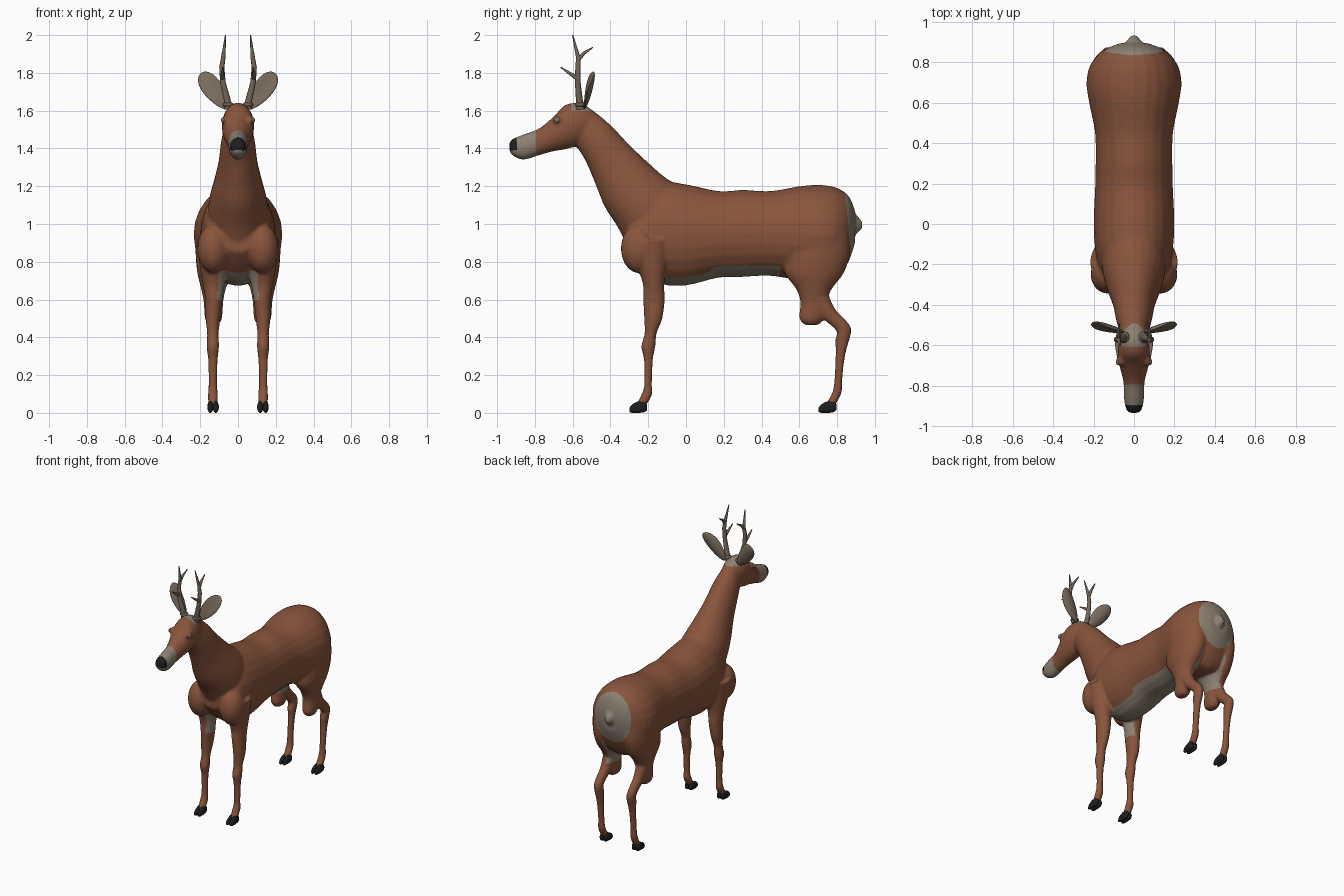
import bpy, bmesh, math
from mathutils import Vector, Matrix

cube = bpy.data.objects.get("Cube")
if cube:
    bpy.data.objects.remove(cube)


def material(name, rgb):
    m = bpy.data.materials.new(name)
    m.use_nodes = True
    m.diffuse_color = (*rgb, 1)
    m.node_tree.nodes["Principled BSDF"].inputs["Base Color"].default_value = (*rgb, 1)
    return m


COAT = material("red brown coat", (0.25, 0.09, 0.045))
PALE = material("pale fur", (0.26, 0.215, 0.165))
DARK = material("black horn", (0.013, 0.013, 0.014))
EAR = material("grey brown ear", (0.2, 0.155, 0.115))
ANTLER = material("antler", (0.17, 0.135, 0.1))


def add_object(name, bm, *mats):
    mesh = bpy.data.meshes.new(name)
    bmesh.ops.recalc_face_normals(bm, faces=bm.faces)
    bm.to_mesh(mesh)
    bm.free()
    ob = bpy.data.objects.new(name, mesh)
    bpy.context.collection.objects.link(ob)
    for m in mats:
        mesh.materials.append(m)
    for p in mesh.polygons:
        p.use_smooth = True
    return ob


def catmull(p, t):
    a, b, c, d = p
    return 0.5 * (2 * b + (c - a) * t + (2 * a - 5 * b + 4 * c - d) * t * t
                  + (3 * b - a - 3 * c + d) * t ** 3)


def loft(bm, stations, cx=0.0, side=1, sides=24, steps=5):
    """Tube from stations (y1, z1, y2, z2, half width[, x shift])."""
    st = [tuple(s) + (0,) * (6 - len(s)) for s in stations]
    st = [st[0]] + st + [st[-1]]
    rows = []
    for i in range(len(st) - 3):
        for k in range(steps):
            rows.append([catmull(q, k / steps) for q in zip(*st[i:i + 4])])
    rows.append(st[-1])
    rings = []
    for y1, z1, y2, z2, hw, dx in rows:
        ring = []
        for j in range(sides):
            a = math.tau * j / sides
            c, s = math.cos(a) / 2, math.sin(a)
            ring.append(bm.verts.new((side * (cx + dx + hw * s),
                                      (y1 + y2) / 2 + c * (y1 - y2),
                                      (z1 + z2) / 2 + c * (z1 - z2))))
        rings.append(ring)
    for r, q in zip(rings, rings[1:]):
        for j in range(sides):
            n = (j + 1) % sides
            bm.faces.new((r[j], r[n], q[n], q[j]))
    bm.faces.new(rings[0][::-1])
    bm.faces.new(rings[-1])


def upright(rows):
    """Stations standing across the y axis: (y, top, bottom, half width)."""
    return [(y, t, y, b, w) for y, t, b, w in rows]


def level(rows):
    """Stations lying flat: (z, front, back, half width, x shift)."""
    return [(f, z, b, z, w, dx) for z, f, b, w, dx in rows]


def ellipsoid(bm, centre, radii, rot=Matrix()):
    m = Matrix.Translation(centre) @ rot @ Matrix.Diagonal((*radii, 1))
    return bmesh.ops.create_uvsphere(bm, u_segments=24, v_segments=14, radius=1, matrix=m)["verts"]


# Body: torso, neck, head and legs fused into one skin
bm = bmesh.new()
loft(bm, upright([(-.32, 1.0, .85, .09), (-.25, 1.12, .77, .16), (-.14, 1.22, .685, .19),
                  (0, 1.21, .675, .2), (.17, 1.175, .715, .193), (.3, 1.18, .72, .19),
                  (.45, 1.175, .725, .193), (.6, 1.2, .70, .222), (.7, 1.207, .68, .235),
                  (.79, 1.195, .69, .215), (.86, 1.15, .8, .15), (.895, 1.07, .9, .07)]))
loft(bm, [(-.49, 1.6, -.58, 1.41, .07), (-.4, 1.525, -.53, 1.33, .09),
          (-.3, 1.42, -.475, 1.2, .105), (-.2, 1.325, -.43, 1.09, .13),
          (-.1, 1.24, -.36, .98, .155), (.05, 1.15, -.3, .86, .16)])
loft(bm, upright([(-.935, 1.435, 1.385, .025), (-.915, 1.452, 1.36, .04), (-.86, 1.475, 1.34, .05),
                  (-.78, 1.505, 1.363, .053), (-.7, 1.57, 1.385, .073), (-.64, 1.63, 1.395, .085),
                  (-.56, 1.64, 1.42, .08), (-.49, 1.6, 1.47, .055)]))
# Tail stub
loft(bm, upright([(.82, 1.09, .9, .07), (.89, 1.06, .94, .045), (.935, 1.01, .975, .014)]))
for s in (-1, 1):
    # Shoulder and foreleg
    ellipsoid(bm, (s * .13, -.25, .87), (.085, .095, .13))
    loft(bm, level([(.92, -.3, -.08, .09, 0), (.78, -.26, -.1, .075, 0), (.68, -.228, -.115, .058, 0),
                    (.6, -.227, -.112, .046, 0), (.5, -.222, -.125, .039, .005),
                    (.42, -.22, -.155, .031, .005), (.35, -.237, -.162, .033, .005),
                    (.28, -.223, -.175, .026, .005), (.15, -.222, -.18, .023, .005),
                    (.1, -.235, -.178, .027, .005), (.04, -.265, -.21, .026, .005)]), .128, s)
    # Haunch, calf and lower hind leg
    loft(bm, level([(1.0, .55, .86, .1, 0), (.85, .53, .87, .105, -.005), (.74, .525, .835, .09, 0),
                    (.66, .58, .775, .066, .005), (.59, .605, .745, .052, .005),
                    (.5, .6, .73, .045, .005), (.465, .63, .7, .025, .005)]), .125, s)
    loft(bm, [(.65, .55, .75, .64, .045), (.72, .5, .79, .55, .035), (.795, .435, .86, .475, .03),
              (.79, .385, .875, .425, .03, -.003), (.792, .31, .845, .315, .024, -.003),
              (.785, .18, .828, .18, .022, -.003), (.775, .11, .825, .11, .026, -.003),
              (.735, .04, .79, .04, .026, -.003)], .136, s)
    # Brow around the eye
    ellipsoid(bm, (s * .066, -.675, 1.55), (.02, .03, .024))
body = add_object("body", bm, COAT, PALE, DARK)
remesh = body.modifiers.new("fuse", "REMESH")
remesh.mode, remesh.voxel_size = "VOXEL", .009
smooth = body.modifiers.new("soften", "SMOOTH")
smooth.factor, smooth.iterations = .5, 7
bpy.context.view_layer.update()
skin = bpy.data.meshes.new_from_object(body.evaluated_get(bpy.context.evaluated_depsgraph_get()))
body.modifiers.clear()
body.data = skin

# Clean edge for the muzzle patch
bm = bmesh.new()
bm.from_mesh(skin)
head = [f for f in bm.faces if f.calc_center_median().y < -.7]
geom = set(head) | {e for f in head for e in f.edges} | {v for f in head for v in f.verts}
bmesh.ops.bisect_plane(bm, geom=list(geom), plane_co=(0, -.795, 0), plane_no=(0, 1, 0))
bm.to_mesh(skin)
bm.free()


def fur(c, n):
    x, y, z = abs(c.x), c.y, c.z
    inward = n.x * (1 if c.x > 0 else -1)
    if y < -.897 and z > 1.388:
        return 2
    if y < -.795:
        return 1
    if z > 1.6 and -.61 < y < -.48 and n.z > .25:                  # crown
        return 1
    if y > .78 and (x / .15) ** 2 + ((z - .99) / .18) ** 2 < 1:    # rump
        return 1
    if -.22 < y < .5 and .64 < z < .78 and x < .14 and n.z < -.72:  # belly
        return 1
    if y > .5 and .58 < z < .82 and x < .14 and inward < -.3:      # inner thigh
        return 1
    if -.3 < y < 0 and .6 < z < .75 and inward < -.4:              # inner foreleg
        return 1
    return 0


skin.materials.clear()
for m in (COAT, PALE, DARK):
    skin.materials.append(m)
for p in skin.polygons:
    p.use_smooth = True
    p.material_index = fur(p.center, p.normal)

# Cloven hooves
for label, y0, cx in (("front", -.3, .132), ("hind", .702, .132)):
    for s, side in ((1, "left"), (-1, "right")):
        bm = bmesh.new()
        for toe in (-.0145, .0145):
            loft(bm, upright([(y0, .026, .006, .006), (y0 + .015, .045, 0, .013),
                              (y0 + .05, .062, 0, .016), (y0 + .08, .06, .004, .015),
                              (y0 + .094, .045, .015, .007)]), cx + toe, s, 14, 3)
        add_object(f"{label}_hoof_{side}", bm, DARK)

for s, side in ((1, "left"), (-1, "right")):
    # Eye
    bm = bmesh.new()
    ellipsoid(bm, (s * .078, -.682, 1.55), (.012, .017, .015))
    add_object(f"eye_{side}", bm, EAR)

    # Ear: cupped leaf
    bm = bmesh.new()
    for v in ellipsoid(bm, (0, 0, 0), (.052, .014, .12)):
        v.co.x *= 1 + 1.8 * v.co.z
        v.co.y += -5 * v.co.x ** 2 + .012
    base, tip = Vector((s * .055, -.55, 1.61)), Vector((s * .2, -.497, 1.805))
    up = (tip - base).normalized()
    across = Vector((0, 1, 0)).cross(up).normalized()
    rot = Matrix((across, up.cross(across), up)).transposed().to_4x4()
    bm.transform(Matrix.Translation((base + tip) / 2) @ rot)
    add_object(f"ear_{side}", bm, EAR)

    # Antler: main beam with two tines and a burr
    curve = bpy.data.curves.new("beam", "CURVE")
    curve.dimensions, curve.bevel_depth, curve.bevel_resolution = "3D", 1, 3
    curve.use_fill_caps = True
    for pts in ([(.05, -.56, 1.61, .024), (.058, -.565, 1.66, .018), (.08, -.573, 1.75, .015),
                 (.086, -.572, 1.83, .014), (.078, -.57, 1.88, .012), (.066, -.6, 2.0, .003)],
                [(.083, -.573, 1.77, .013), (.083, -.615, 1.797, .009), (.08, -.663, 1.83, .003)],
                [(.08, -.571, 1.87, .012), (.077, -.54, 1.905, .009), (.072, -.493, 1.935, .003)]):
        spline = curve.splines.new("POLY")
        spline.points.add(len(pts) - 1)
        for p, (x, y, z, r) in zip(spline.points, pts):
            p.co, p.radius = (s * x, y, z, 1), r
    tmp = bpy.data.objects.new("beam", curve)
    bpy.context.collection.objects.link(tmp)
    bpy.context.view_layer.update()
    mesh = bpy.data.meshes.new_from_object(tmp.evaluated_get(bpy.context.evaluated_depsgraph_get()))
    bpy.data.objects.remove(tmp)
    bm = bmesh.new()
    bm.from_mesh(mesh)
    ellipsoid(bm, (s * .052, -.56, 1.632), (.029, .029, .014))
    add_object(f"antler_{side}", bm, ANTLER)
